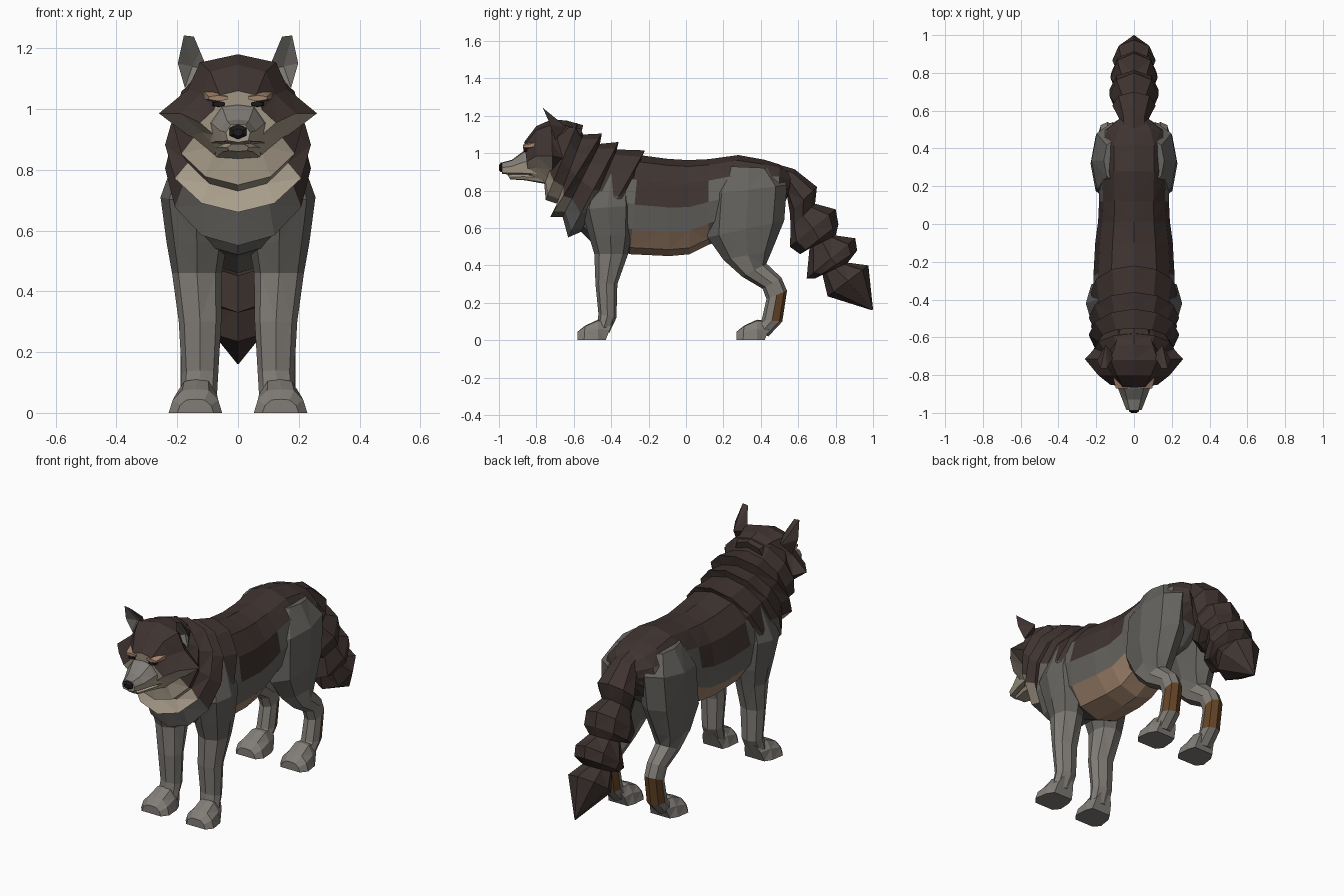
import bpy, bmesh
from math import sin, cos, pi, copysign

COLORS = {"dark": (.05, .034, .03), "grey": (.13, .125, .115), "pale": (.22, .205, .185),
          "cream": (.40, .34, .26), "tan": (.36, .23, .15), "rust": (.13, .06, .02),
          "black": (.012, .01, .01)}
MATS = {}
for key, rgb in COLORS.items():
    MATS[key] = bpy.data.materials.new(key + "_fur")
    MATS[key].diffuse_color = (*rgb, 1)
KEYS = list(COLORS)


def finish(name, bm):
    bmesh.ops.recalc_face_normals(bm, faces=bm.faces)
    bmesh.ops.triangulate(bm, faces=bm.faces)
    me = bpy.data.meshes.new(name)
    bm.to_mesh(me)
    bm.free()
    for k in KEYS:
        me.materials.append(MATS[k])
    ob = bpy.data.objects.new(name, me)
    bpy.context.collection.objects.link(ob)
    return ob


def oval(n, p=1.0):
    """Unit section (across, up), first point at the top."""
    pts = []
    for k in range(n):
        a = 2 * pi * k / n
        pts.append((copysign(abs(sin(a)) ** p, sin(a)), cos(a)))
    return pts


def mirrored(half):
    return half + [(-u, v) for u, v in reversed(half[1:-1])]


def loft(name, rings, section, color, side=1, dy=0):
    """Rings are (top y, top z, bottom y, bottom z, half width[, centre x])."""
    bm = bmesh.new()
    loops = []
    for ty, tz, by, bz, w, *cx in rings:
        x0 = cx[0] if cx else 0
        loops.append([bm.verts.new((side * (x0 + u * w),
                                    (ty + by) / 2 + v * (ty - by) / 2 + dy,
                                    (tz + bz) / 2 + v * (tz - bz) / 2)) for u, v in section])
    n = len(section)
    for a, b in zip(loops, loops[1:]):
        for k in range(n):
            j = (k + 1) % n
            f = bm.faces.new((a[k], a[j], b[j], b[k]))
            v = (section[k][1] + section[j][1]) / 2
            f.material_index = KEYS.index(color(f.calc_center_median(), v))
    for loop in (loops[0], loops[-1]):
        f = bm.faces.new(loop)
        f.material_index = KEYS.index(color(f.calc_center_median(), -.3))
    return finish(name, bm)


# Torso
def body_color(c, v):
    if v < -.6 and c.z < .62:
        return "tan" if -.32 < c.y < .15 else "grey"
    return "dark" if v > (0 if -.3 < c.y < .15 else .3) or c.y > .5 else "grey"


loft("torso", [(-.50, .98, -.56, .60, .17), (-.40, 1.0, -.44, .52, .21), (-.25, .99, -.30, .46, .215),
               (-.10, .97, -.09, .45, .205), (.01, .963, .02, .46, .19), (.12, .968, .12, .51, .185),
               (.28, .99, .25, .56, .19), (.42, .965, .40, .60, .19), (.50, .94, .50, .68, .16),
               (.57, .89, .54, .76, .08)], oval(12, .85), body_color)


# Layered fur ruff on the neck
def ruff_color(c, v):
    if v < -.55:
        return "cream" if c.z > .68 else "grey"
    if v < -.1 and c.z < .76:
        return "grey"
    return "dark"


loft("neck_ruff", [(-.70, 1.17, -.76, .86, .14), (-.58, 1.16, -.75, .75, .215), (-.55, 1.10, -.69, .73, .19),
                   (-.45, 1.105, -.725, .66, .24), (-.46, 1.05, -.66, .66, .205),
                   (-.36, 1.06, -.63, .55, .24), (-.37, 1.02, -.56, .58, .21),
                   (-.22, 1.015, -.50, .52, .23), (-.24, .97, -.35, .50, .19)], oval(12), ruff_color)

# Head with pointed cheek fur
head_section = mirrored([(0, 1), (.48, .85), (.64, .35), (1, -.08), (.62, -.5), (.35, -.9), (0, -1)])
loft("head", [(-.55, 1.15, -.62, .85, .15), (-.64, 1.175, -.68, .80, .21), (-.72, 1.18, -.71, .82, .26),
              (-.80, 1.145, -.80, .85, .19), (-.865, 1.06, -.84, .865, .125)], head_section,
     lambda c, v: "cream" if c.y < -.69 and v < 0 else "dark")

# Muzzle, jaw and nose
snout = mirrored([(0, 1), (.6, .9), (1, .1), (.85, -.8), (0, -1)])
loft("muzzle", [(-.78, 1.04, -.78, .87, .11), (-.87, 1.01, -.87, .88, .085), (-.93, .965, -.94, .885, .06),
                (-.985, .95, -.985, .89, .04)], snout, lambda c, v: "pale" if v > .4 else "cream")
loft("lower_jaw", [(-.74, .90, -.72, .83, .09), (-.86, .89, -.86, .855, .06), (-.955, .885, -.94, .86, .035)],
     snout, lambda c, v: "cream")
loft("nose", [(-.965, .953, -.965, .90, .03), (-.99, .95, -.99, .90, .032), (-1.0, .935, -1.0, .91, .018)],
     oval(6), lambda c, v: "black")


# Ears and eyes
def ear(name, s):
    rim = [(.10, -.70, 1.13), (.125, -.73, 1.19), (.145, -.765, 1.238), (.178, -.765, 1.242),
           (.198, -.725, 1.15), (.175, -.70, 1.07)]
    bm = bmesh.new()
    vs = [bm.verts.new((s * x, y, z)) for x, y, z in rim]
    back = bm.verts.new((s * .15, -.64, 1.14))
    cup = bm.verts.new((s * .15, -.69, 1.14))
    for k in range(6):
        pair = (vs[k], vs[(k + 1) % 6])
        for centre, col in ((back, "dark"), (cup, "pale")):
            bm.faces.new((*pair, centre)).material_index = KEYS.index(col)
    return finish(name, bm)


def leg_color(c, v):
    if c.y > .48 and c.z < .24 or c.y > .38 and c.z > .76 and abs(c.x) > .19:
        return "rust"
    return "pale" if c.z < .42 else "grey"


front_leg = [(-.50, .88, -.30, .90, .07, .12), (-.56, .70, -.28, .72, .112, .143),
             (-.52, .56, -.29, .56, .10, .135), (-.49, .46, -.31, .46, .082, .135),
             (-.484, .30, -.367, .30, .07, .125), (-.468, .14, -.372, .12, .06, .125),
             (-.48, .05, -.41, .04, .06, .13)]
hind_leg = [(.22, .93, .45, .92, .06, .10), (.13, .78, .54, .83, .11, .115), (.115, .55, .525, .64, .105, .125),
            (.20, .43, .46, .48, .08, .135), (.30, .34, .43, .41, .06, .14), (.41, .275, .51, .335, .05, .14),
            (.43, .22, .54, .265, .048, .14), (.405, .11, .515, .10, .05, .14), (.36, .06, .44, .02, .05, .14)]
paw = [(-.58, .045, -.58, 0, .06, .14), (-.54, .078, -.545, 0, .088, .14),
       (-.47, .11, -.47, 0, .08, .137), (-.39, .10, -.43, 0, .06, .132)]
paw_section = mirrored([(0, 1), (.5, .9), (.85, .1), (1, -1), (0, -1)])

# Paired parts
for s, label in ((1, "left"), (-1, "right")):
    ear("ear_" + label, s)
    loft("eye_" + label, [(-.82, 1.03, -.82, 1.0, .03, .065), (-.868, 1.025, -.868, 1.008, .022, .062)],
         oval(6), lambda c, v: "black", s)
    loft("brow_" + label, [(-.80, 1.07, -.80, 1.02, .045, .075), (-.872, 1.045, -.872, 1.026, .035, .065)],
         oval(6), lambda c, v: "tan", s)
    loft("front_leg_" + label, front_leg, oval(8, .85), leg_color, s)
    loft("hind_leg_" + label, hind_leg, oval(8, .85), leg_color, s)
    loft("front_paw_" + label, paw, paw_section, lambda c, v: "pale", s)
    loft("hind_paw_" + label, paw, paw_section, lambda c, v: "pale", s, .85)

# Bushy tail of flared tufts
loft("tail", [(.44, .955, .48, .82, .07), (.58, .915, .54, .77, .08), (.70, .82, .555, .68, .115),
              (.69, .73, .56, .60, .085), (.80, .70, .555, .50, .13), (.815, .62, .61, .46, .13),
              (.80, .56, .66, .49, .09), (.905, .545, .645, .33, .125), (.915, .48, .69, .33, .12),
              (.865, .415, .73, .35, .085), (.975, .40, .757, .235, .115), (1.0, .165, .995, .16, .003)],
     oval(8), lambda c, v: "dark")
